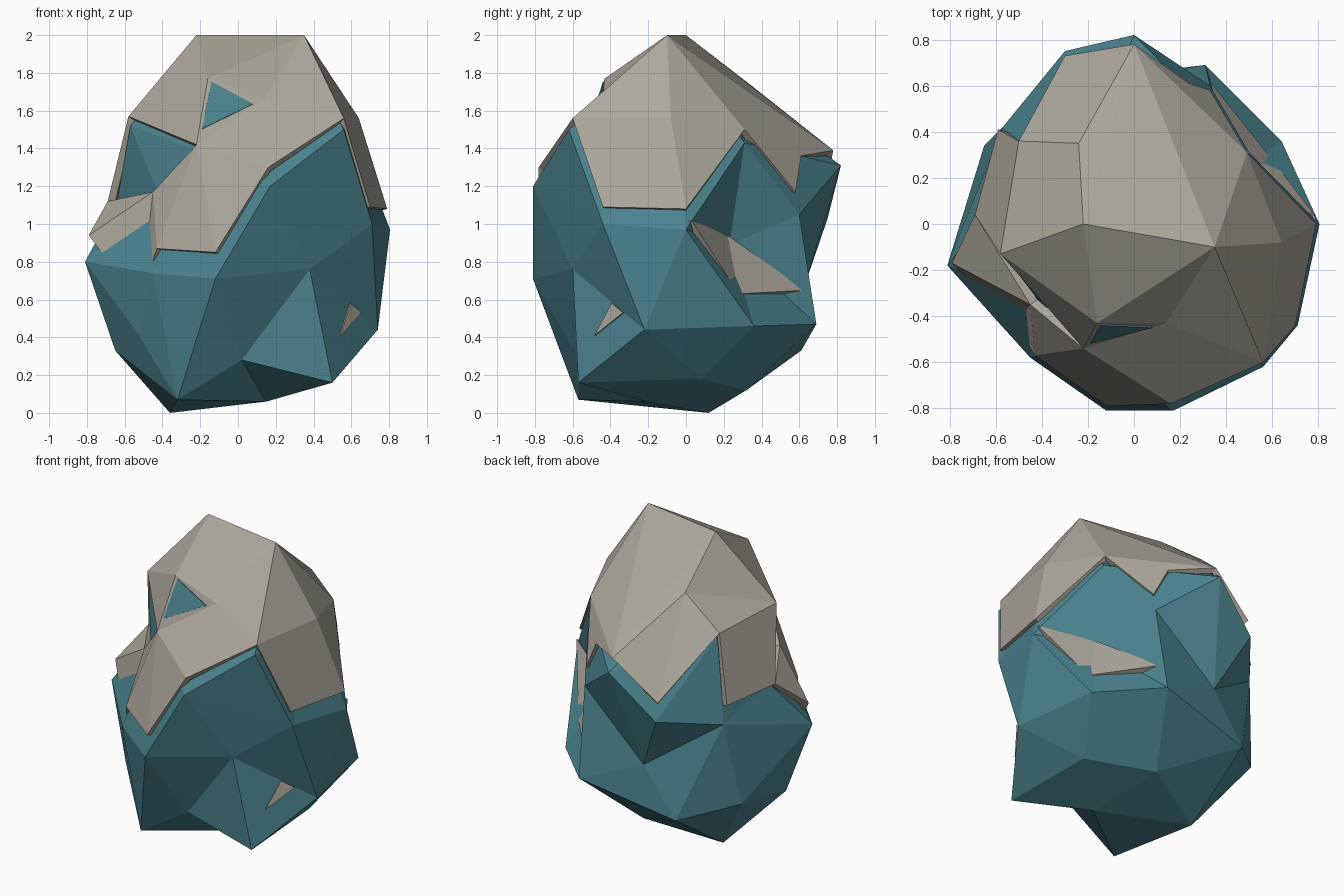
import bpy, bmesh
from mathutils import Vector

if "Cube" in bpy.data.objects:
    bpy.data.objects.remove(bpy.data.objects["Cube"])

CENTRE = Vector((0, 0, .95))


def material(name, rgb):
    m = bpy.data.materials.new(name)
    m.use_nodes = True
    m.diffuse_color = (*rgb, 1)
    node = next(n for n in m.node_tree.nodes if n.type == "BSDF_PRINCIPLED")
    node.inputs["Base Color"].default_value = (*rgb, 1)
    node.inputs["Roughness"].default_value = .9
    return m


teal = material("teal stone", (.07, .23, .28))
grey = material("warm grey stone", (.42, .39, .33))


def finish(bm, name, mat):
    """Orient faces outward and turn the bmesh into an object."""
    bmesh.ops.recalc_face_normals(bm, faces=bm.faces)
    bm.normal_update()
    out = sum(f.normal.dot(f.calc_center_median() - CENTRE) * f.calc_area() for f in bm.faces)
    if out < 0:
        bmesh.ops.reverse_faces(bm, faces=bm.faces)
    me = bpy.data.meshes.new(name)
    bm.to_mesh(me)
    bm.free()
    me.materials.append(mat)
    ob = bpy.data.objects.new(name, me)
    bpy.context.collection.objects.link(ob)
    return ob


def boulder(name, points, mat):
    """Triangulate the points by direction from the centre, then place them."""
    bm = bmesh.new()
    pairs = []
    for p in points:
        p = Vector(p)
        pairs.append((bm.verts.new((p - CENTRE).normalized()), p))
    bmesh.ops.convex_hull(bm, input=bm.verts)
    for v, p in pairs:
        if v.is_valid:
            v.co = p
    return finish(bm, name, mat)


def slab(name, corners, faces, mat, thickness):
    """Faceted sheet from named corners, thickened inward."""
    bm = bmesh.new()
    verts = {k: bm.verts.new(p) for k, p in corners.items()}
    for face in faces.split():
        bm.faces.new([verts[k] for k in face])
    ob = finish(bm, name, mat)
    mod = ob.modifiers.new("thickness", "SOLIDIFY")
    mod.thickness = thickness
    mod.offset = -1
    return ob


def plate(name, corners, mat):
    """Thin triangle lifted just off the surface."""
    a, b, c = map(Vector, corners)
    n = (b - a).cross(c - a).normalized()
    if n.dot(a - CENTRE) < 0:
        n = -n
    raised = {k: p + n * .007 for k, p in zip("abc", (a, b, c))}
    return slab(name, raised, "abc", mat, .009)


# Corners of the grey cap: top, front, left flank, back, right flank
cap = {
    "T": (-.22, 0, 2), "U": (.35, -.1, 2),
    "M": (-.16, -.43, 1.77), "V": (.14, -.43, 1.66), "N": (-.22, -.54, 1.42),
    "F": (.56, -.6, 1.56), "K": (.16, -.78, 1.3), "B": (-.12, -.79, .85),
    "a": (-.43, -.57, .87), "b": (-.52, -.43, .58),
    "c": (-.45, -.35, 1.17), "d": (-.79, -.17, .94), "e": (-.69, .04, 1.12),
    "G": (-.58, -.13, 1.57), "H": (-.5, .36, 1.53), "I": (-.24, .35, 1.73),
    "q": (-.59, .41, 1.09), "S": (-.3, .73, 1.15), "C": (0, .78, 1.39),
    "D": (.49, .31, 1.5), "E": (.33, .58, 1.17), "g": (.24, .61, 1.36),
    "R": (.64, -.08, 1.56), "O": (.7, -.44, 1.09), "P": (.79, 0, 1.08),
}
cap_faces = """TUM MUV MVN NVK VUF VFK NKB NBa Nac cab cbd cde
TMG GMN TGI GIH GHqe IHS ISC TIC TCU UCD DCgE UDR UFR FOPR RPD"""
slab("stone_cap", cap, cap_faces, grey, .04)

# Teal boulder: cap corners pulled inward, plus its own exposed corners
under = [CENTRE + (Vector(cap[k]) - CENTRE) * .93 for k in "TUMVNIHRce"]
lip = [
    (.17, -.81, 1.2), (.56, -.62, 1.5), (-.12, -.81, .71), (-.45, -.58, .74),
    (-.53, -.43, .42), (-.81, -.18, .8), (-.57, -.13, 1.52), (-.57, .42, .96),
    (-.3, .75, 1.03), (0, .82, 1.31), (.5, .31, 1.43), (.805, 0, .97),
    (.71, -.44, 1),
]
lower = [
    (.38, -.6, .76), (.74, -.22, .44), (.5, -.57, .16), (.02, -.56, .28),
    (-.32, -.57, .07), (.15, -.21, .06), (-.36, .12, 0), (.09, .32, .12),
    (.47, .08, .18), (.64, .36, .46), (.31, .69, .47), (-.12, .62, .65),
    (-.35, .61, .33), (-.65, .34, .42), (-.65, -.13, .33),
    (.33, .6, 1.05), (.46, .23, .89),
]
boulder("boulder_body", under + lip + lower, teal)

# Grey shard lodged in the notch of the left flank
shard = {"a": (.79, .03, 1.02), "b": (.48, .22, .94),
         "c": (.32, .63, .65), "d": (.6, .28, .63)}
slab("flank_shard", shard, "abd bcd", grey, .04)

# Small patches where one stone shows through the other
M, V, N = (Vector(cap[k]) for k in "MVN")
plate("front_teal_patch", (M * .9 + V * .07 + N * .03,
                           M * .05 + V * .82 + N * .13,
                           M * .2 + V * .05 + N * .75), teal)
plate("flank_grey_patch", ((.59, -.39, .58), (.65, -.33, .53), (.54, -.48, .41)), grey)
